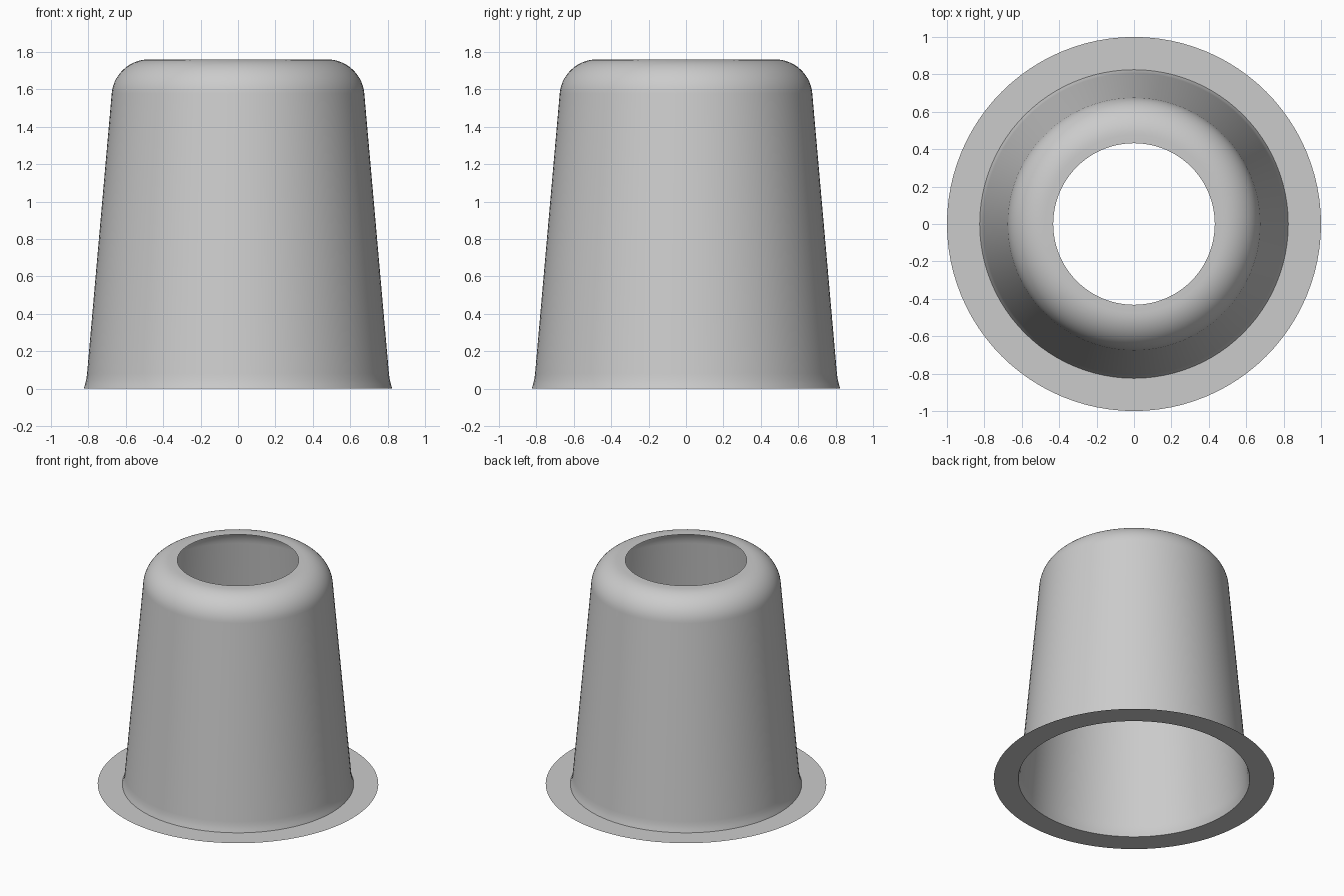
import bpy
import bmesh
from math import sin, cos, pi, radians

SEGMENTS = 96

cube = bpy.data.objects.get("Cube")
if cube:
    bpy.data.objects.remove(cube, do_unlink=True)

grey = bpy.data.materials.new("plain grey")
grey.use_nodes = True
colour = (0.6, 0.6, 0.6, 1)
grey.diffuse_color = colour
grey.node_tree.nodes["Principled BSDF"].inputs["Base Color"].default_value = colour


def lathe(name, profile):
    """Spin (radius, z) points, listed from outside/bottom inwards, into a thin open shell."""
    bm = bmesh.new()
    rings = []
    for r, z in profile:
        rings.append([bm.verts.new((r * cos(2 * pi * i / SEGMENTS),
                                    r * sin(2 * pi * i / SEGMENTS), z))
                      for i in range(SEGMENTS)])
    for low, high in zip(rings, rings[1:]):
        for i in range(SEGMENTS):
            j = (i + 1) % SEGMENTS
            bm.faces.new((low[i], low[j], high[j], high[i]))
    mesh = bpy.data.meshes.new(name)
    bm.to_mesh(mesh)
    bm.free()
    mesh.materials.append(grey)
    obj = bpy.data.objects.new(name, mesh)
    bpy.context.collection.objects.link(obj)
    bpy.ops.object.select_all(action='DESELECT')
    obj.select_set(True)
    bpy.context.view_layer.objects.active = obj
    bpy.ops.object.shade_smooth_by_angle(angle=radians(35))
    return obj


# Flat ring around the foot
lathe("base_flange", [(1.0, 0), (0.825, 0)])

# Tapered wall with a flared foot, rounded shoulder and open top
shoulder_r, shoulder_z, fillet = 0.476, 1.56, 0.2
start = radians(5)
steps = 14
shoulder = []
for k in range(steps + 1):
    a = start + (pi / 2 - start) * k / steps
    shoulder.append((shoulder_r + fillet * cos(a), shoulder_z + fillet * sin(a)))
foot = [(0.825, 0), (0.817, 0.025), (0.811, 0.05), (0.807, 0.08)]
lathe("tapered_body", foot + shoulder + [(0.432, 1.76)])
